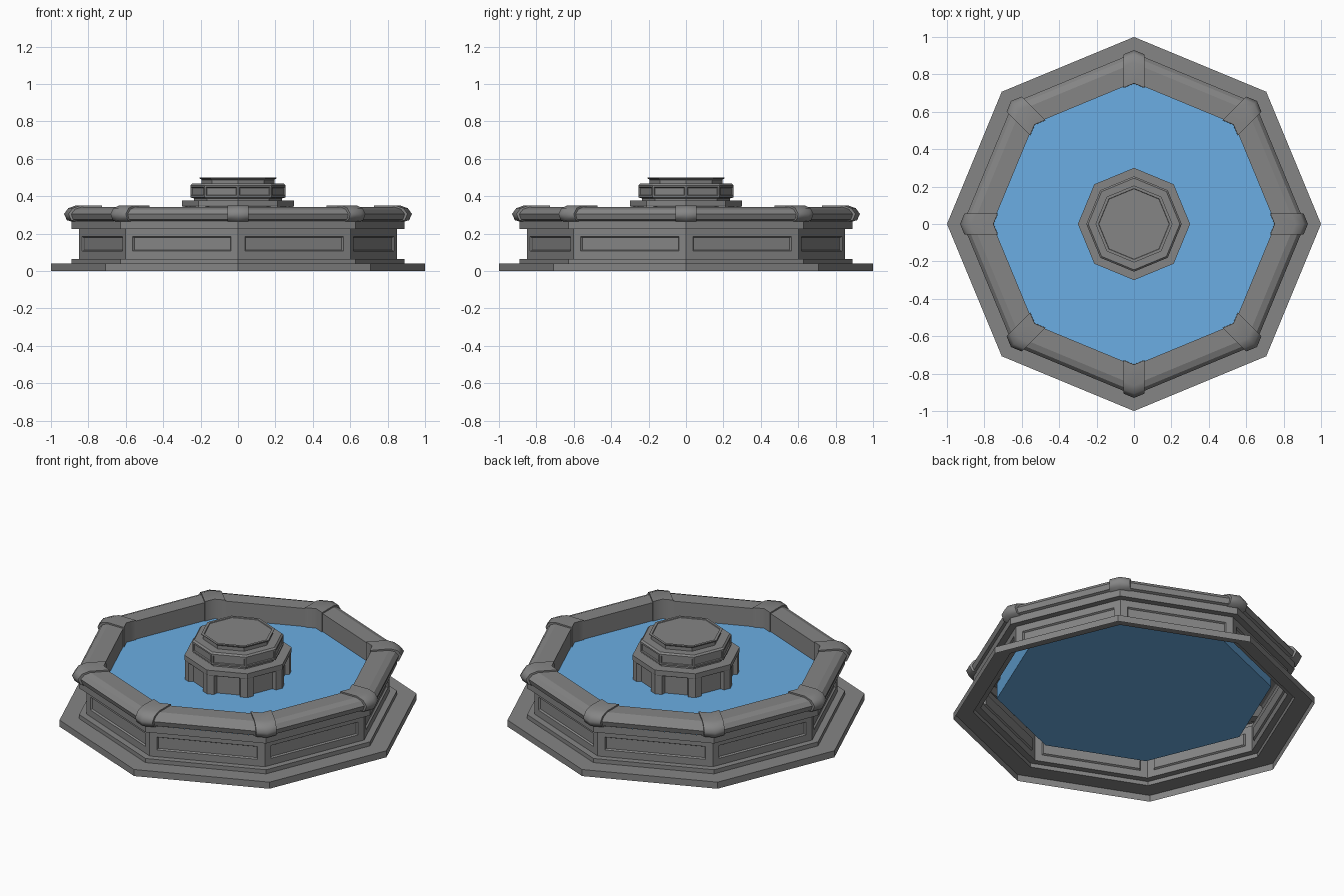
import bpy, bmesh, math
from mathutils import Vector

if "Cube" in bpy.data.objects:
    bpy.data.objects.remove(bpy.data.objects["Cube"])

SIDES = 8
STEP = 2 * math.pi / SIDES


def material(name, colour):
    m = bpy.data.materials.new(name)
    m.diffuse_color = colour
    m.use_nodes = True
    m.node_tree.nodes["Principled BSDF"].inputs["Base Color"].default_value = m.diffuse_color
    return m


stone = material("dark_stone", (.235, .235, .235, 1))
blue = material("water_blue", (.145, .42, .77, 1))


def corner(i):
    a = i * STEP
    return Vector((math.cos(a), math.sin(a), 0))


def finish(name, bm, mat):
    me = bpy.data.meshes.new(name)
    bm.to_mesh(me)
    bm.free()
    ob = bpy.data.objects.new(name, me)
    bpy.context.collection.objects.link(ob)
    me.materials.append(mat)
    return ob


def ring(name, profile, cap_top=False, cap_bottom=False, panel=None, mat=stone):
    """Octagonal shell from an (r, z) profile; panel = (band, margin, frame, depth)."""
    bm = bmesh.new()
    rows = [[bm.verts.new(corner(i) * r + Vector((0, 0, z))) for i in range(SIDES)]
            for r, z in profile]
    bands = []
    for lo, hi in zip(rows, rows[1:]):
        bands.append([bm.faces.new((lo[i], lo[(i + 1) % SIDES], hi[(i + 1) % SIDES], hi[i]))
                      for i in range(SIDES)])
    if cap_top:
        bm.faces.new(rows[-1])
    if cap_bottom:
        bm.faces.new(rows[0][::-1])
    if panel:
        band, margin, frame, depth = panel
        faces = bands[band]
        bm.normal_update()
        bmesh.ops.inset_individual(bm, faces=faces, thickness=margin, depth=0)
        bmesh.ops.inset_individual(bm, faces=faces, thickness=frame, depth=-depth)
    return finish(name, bm, mat)


def corner_pieces(name, profile, half, smooth=False):
    """Sleeves wrapping every corner, following a closed (r, z) profile."""
    bm = bmesh.new()
    n = len(profile)
    for i in range(SIDES):
        c = corner(i)
        back = (corner(i - 1) - c).normalized()
        ahead = (corner(i + 1) - c).normalized()
        sections = [[bm.verts.new(c * r + d + Vector((0, 0, z))) for r, z in profile]
                    for d in (back * half, Vector(), ahead * half)]
        for s, t in zip(sections, sections[1:]):
            for j in range(n):
                k = (j + 1) % n
                bm.faces.new((s[j], t[j], t[k], s[k]))
        bm.faces.new(sections[0])
        bm.faces.new(sections[-1][::-1])
    bmesh.ops.recalc_face_normals(bm, faces=bm.faces)
    ob = finish(name, bm, stone)
    if smooth:
        bpy.ops.object.select_all(action='DESELECT')
        ob.select_set(True)
        bpy.context.view_layer.objects.active = ob
        bpy.ops.object.shade_smooth_by_angle(angle=math.radians(60))
    return ob


# Basin: open plinth, recessed panelled wall and upper ledge
ring("basin_wall", [(1, 0), (1, .04), (.89, .04), (.89, .065), (.85, .065),
                    (.85, .225), (.89, .225), (.89, .268)],
     panel=(4, .058, .008, .01))

# Rim with bevelled outer edge and inner pool side
ring("basin_rim", [(.875, .265), (.905, .275), (.915, .305), (.895, .33),
                   (.86, .342), (.757, .342), (.757, .2)])

# Stone sleeves over the rim corners
corner_pieces("rim_corner", [(.88, .262), (.915, .272), (.93, .305), (.908, .336),
                             (.865, .351), (.752, .35), (.75, .215), (.77, .215)],
              .062, smooth=True)

# Water
ring("water", [(.759, .12), (.759, .232)], cap_top=True, cap_bottom=True, mat=blue)

# Centre pedestal: recessed foot with corner pillars and a slab on top
ring("pedestal_foot", [(.272, .2), (.272, .345), (.297, .345), (.3, .35), (.3, .378),
                       (.235, .378)], cap_top=True)
corner_pieces("pedestal_pillar", [(.298, .2), (.298, .35), (.255, .35), (.255, .2)], .04)

# Panelled drum
ring("pedestal_drum", [(.235, .37), (.235, .388), (.255, .394), (.255, .458), (.245, .467),
                       (.19, .467)], cap_top=True, panel=(2, .014, .004, .006))

# Top neck with a thin lip and sunken face
ring("pedestal_top", [(.195, .46), (.195, .488), (.206, .496), (.206, .5), (.19, .5),
                      (.188, .496)], cap_top=True)
